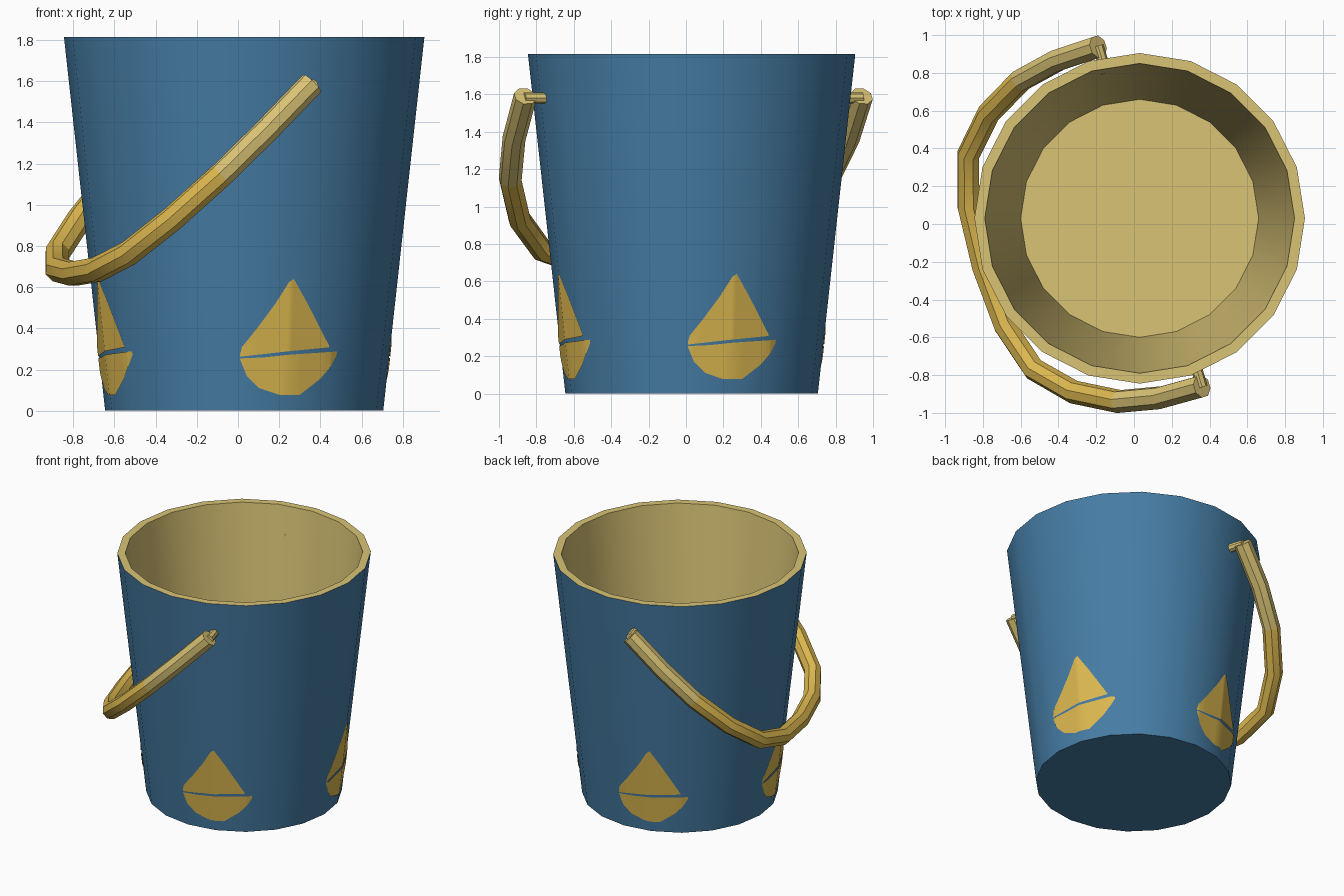
import bpy, bmesh, math
from mathutils import Vector

if "Cube" in bpy.data.objects:
    bpy.data.objects.remove(bpy.data.objects["Cube"])

CX, CY, H, SIDES = 0.03, 0.03, 1.815, 20
R_BOT, R_TOP = 0.675, 0.875


def material(name, rgb):
    m = bpy.data.materials.new(name)
    m.diffuse_color = (*rgb, 1)
    m.use_nodes = True
    m.node_tree.nodes["Principled BSDF"].inputs["Base Color"].default_value = m.diffuse_color
    return m


blue = material("blue", (0.061, 0.205, 0.376))
pale = material("pale_yellow", (0.70, 0.55, 0.18))
gold = material("golden_yellow", (0.72, 0.48, 0.08))


def make(name, bm, mats):
    me = bpy.data.meshes.new(name)
    bm.to_mesh(me)
    bm.free()
    for m in mats:
        me.materials.append(m)
    ob = bpy.data.objects.new(name, me)
    bpy.context.collection.objects.link(ob)
    bpy.context.view_layer.objects.active = ob
    ob.select_set(True)
    bpy.ops.object.shade_smooth_by_angle(angle=math.radians(30))
    ob.select_set(False)
    return ob


def bridge(bm, a, b, mat=0):
    n = len(a)
    for i in range(n):
        j = (i + 1) % n
        bm.faces.new((a[i], a[j], b[j], b[i])).material_index = mat


# bucket: blue outside, pale rim, inner wall and floor
bm = bmesh.new()
rings = []
for r, z in [(R_BOT, 0), (R_TOP, H), (0.82, H), (0.63, 0.06)]:
    rings.append([bm.verts.new((CX + r * math.cos(math.tau * i / SIDES),
                                CY + r * math.sin(math.tau * i / SIDES), z))
                  for i in range(SIDES)])
for k in range(3):
    bridge(bm, rings[k], rings[k + 1], 0 if k == 0 else 1)
bm.faces.new(rings[0][::-1])
bm.faces.new(rings[3]).material_index = 1
make("bucket", bm, [blue, pale])

# handle: tube swept along a tilted half loop, pale near the ends
C = Vector((0.085, 0.04, 1.59))
U = Vector((0.292, -0.956, 0)).normalized()
V = Vector((-0.956, -0.292, -1.0))
half = [(0.94, 0), (0.934, 0.227), (0.889, 0.444), (0.771, 0.659),
        (0.594, 0.825), (0.328, 0.905), (0, 0.925)]
prof = half + [(-u, v) for u, v in half[-2::-1]]
path = [C + U * u + V * v for u, v in prof]
N = U.cross(V).normalized()
bm = bmesh.new()
tube = []
for i, p in enumerate(path):
    t = (path[min(i + 1, len(path) - 1)] - path[max(i - 1, 0)]).normalized()
    s = N.cross(t)
    tube.append([bm.verts.new(p + 0.062 * (N * math.cos(a) + s * math.sin(a)))
                 for a in (math.tau * (k + 0.5) / 8 for k in range(8))])
last = len(tube) - 1
for i in range(last):
    bridge(bm, tube[i], tube[i + 1], 1 if i < 2 or i > last - 3 else 0)
bm.faces.new(tube[0][::-1]).material_index = 1
bm.faces.new(tube[-1]).material_index = 1
bmesh.ops.recalc_face_normals(bm, faces=bm.faces)
make("handle", bm, [gold, pale])

# pivot pins joining the handle to the wall
for name, side in (("front_pin", 1), ("back_pin", -1)):
    bm = bmesh.new()
    bmesh.ops.create_cone(bm, cap_ends=True, segments=8, radius1=0.03,
                          radius2=0.03, depth=0.15)
    rot = U.to_track_quat('Z', 'Y')
    for v in bm.verts:
        v.co = rot @ v.co + C + U * (side * 0.87) + Vector((0, 0, -0.01))
    make(name, bm, [pale])


# sailboat decals: sheets lying just above the facets of the wall
def lerp(pts, x):
    for (x0, y0), (x1, y1) in zip(pts, pts[1:]):
        if x <= x1:
            return y0 + (y1 - y0) * (x - x0) / (x1 - x0)
    return pts[-1][1]


def on_wall(deg, z):
    r = R_BOT + (R_TOP - R_BOT) * z / H + 0.005
    r *= math.cos(math.radians(9)) / math.cos(math.radians(deg % 18 - 9))
    a = math.radians(deg)
    return (CX + r * math.cos(a), CY + r * math.sin(a), z)


# outlines as (degrees from the boat's middle, height)
sail_top = [(-19.6, 0.275), (-18.8, 0.31), (-13, 0.40), (-6, 0.52),
            (-1, 0.625), (0.8, 0.64), (7, 0.52), (17.3, 0.315)]
sail_bot = [(-19.6, 0.262), (0, 0.289), (17.3, 0.308)]
hull_top = [(-19.6, 0.254), (-10, 0.259), (0, 0.272), (21.6, 0.288)]
hull_bot = [(-19.6, 0.25), (-17, 0.17), (-12, 0.11), (-3.6, 0.077),
            (5.3, 0.077), (14.3, 0.155), (19, 0.22), (21.6, 0.27)]


def decal(name, mid, bot, top):
    bm = bmesh.new()
    xs = sorted({p[0] for p in bot + top} |
                {x for x in (-18, 0, 18) if x < top[-1][0]})
    cols = [(bm.verts.new(on_wall(mid + x, lerp(bot, x))),
             bm.verts.new(on_wall(mid + x, lerp(top, x)))) for x in xs]
    for a, b in zip(cols, cols[1:]):
        bm.faces.new((a[0], b[0], b[1], a[1]))
    make(name, bm, [gold])


for k in range(4):
    mid = -72 + 90 * k
    decal(f"boat_sail_{k + 1}", mid, sail_bot, sail_top)
    decal(f"boat_hull_{k + 1}", mid, hull_bot, hull_top)
